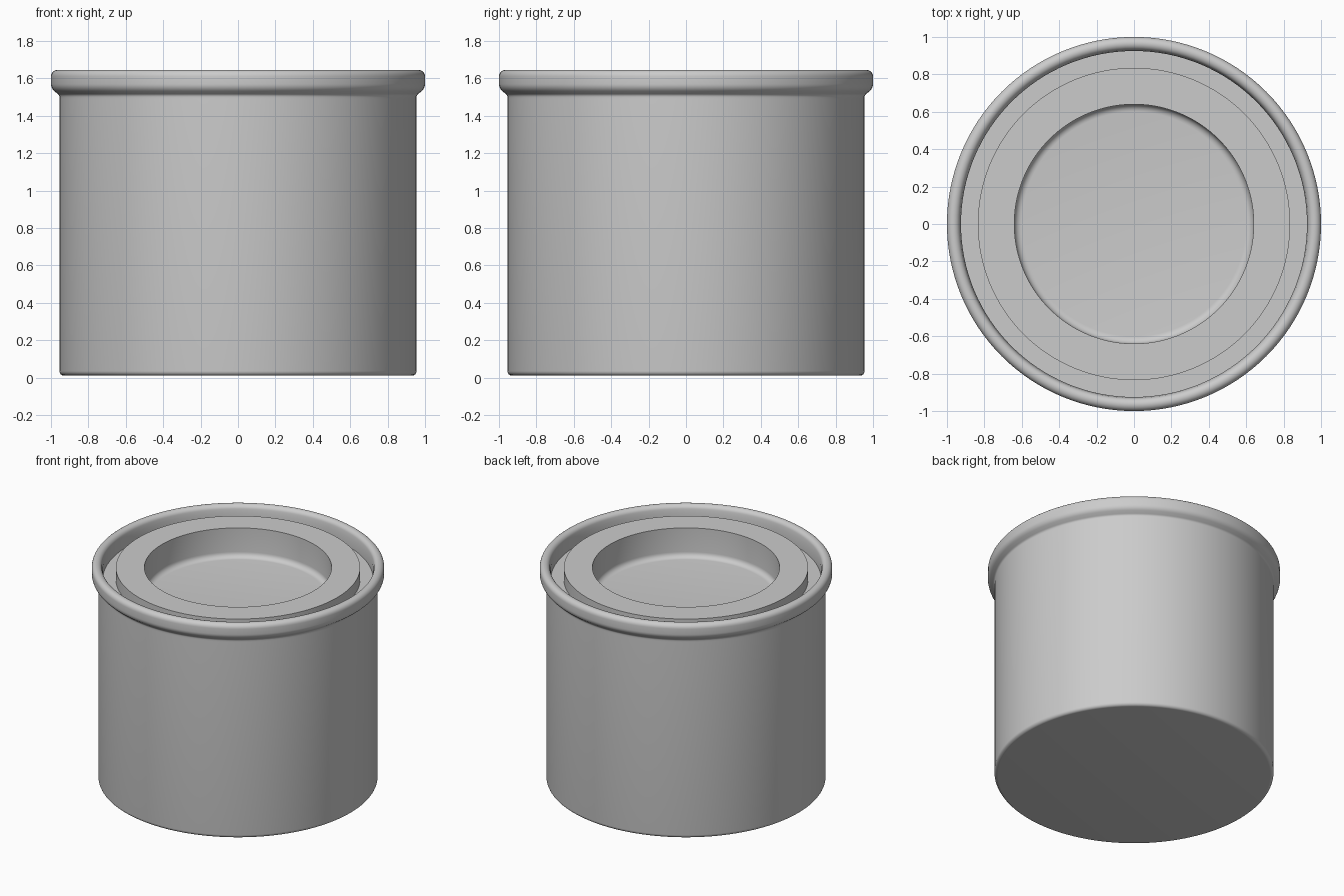
import bpy, bmesh, math

if "Cube" in bpy.data.objects:
    bpy.data.objects.remove(bpy.data.objects["Cube"])

SEGMENTS = 128


def lathe(name, profile):
    """Spin an (r, z) profile round the z axis into a smooth object."""
    bm = bmesh.new()
    verts = [bm.verts.new((r, 0, z)) for r, z in profile]
    edges = [bm.edges.new(pair) for pair in zip(verts, verts[1:])]
    bmesh.ops.spin(bm, geom=verts + edges, cent=(0, 0, 0), axis=(0, 0, 1),
                   angle=2 * math.pi, steps=SEGMENTS, use_merge=True)
    bmesh.ops.remove_doubles(bm, verts=bm.verts, dist=1e-5)
    bmesh.ops.recalc_face_normals(bm, faces=bm.faces)
    # open shells: make the normals face outwards / upwards
    bm.normal_update()
    if sum(f.normal.z * f.calc_area() for f in bm.faces) * up[name] < 0:
        bmesh.ops.reverse_faces(bm, faces=bm.faces)
    mesh = bpy.data.meshes.new(name)
    bm.to_mesh(mesh)
    bm.free()
    obj = bpy.data.objects.new(name, mesh)
    bpy.context.collection.objects.link(obj)
    bpy.context.view_layer.objects.active = obj
    obj.select_set(True)
    bpy.ops.object.shade_smooth_by_angle(angle=math.radians(35))
    obj.select_set(False)
    return obj


def arc(r, z, radius, start, end, steps=6):
    """Rounded corner of a profile, angles in degrees."""
    angles = [math.radians(start + (end - start) * i / steps) for i in range(steps + 1)]
    return [(r + radius * math.cos(a), z + radius * math.sin(a)) for a in angles]


up = {"can_body": -1, "lid": 1}

# Can wall with rounded foot, flared rolled rim and inner rim wall
lathe("can_body",
      [(0, 0.01)] + arc(0.93, 0.035, 0.025, -90, 0)
      + [(0.955, 1.49)]
      + arc(0.975, 1.50, 0.02, 180, 120, 4)
      + arc(0.95, 1.57, 0.05, -50, 0)
      + arc(0.965, 1.61, 0.035, 0, 180, 12)
      + [(0.925, 1.59), (0.925, 1.52)])

# Lid: groove floor, raised ring and sunken centre
lathe("lid",
      [(0.925, 1.52), (0.835, 1.52), (0.835, 1.61), (0.64, 1.61)]
      + [(0.64, 1.43)] + arc(0.60, 1.43, 0.04, 0, -90)[1:]
      + [(0, 1.39)])
